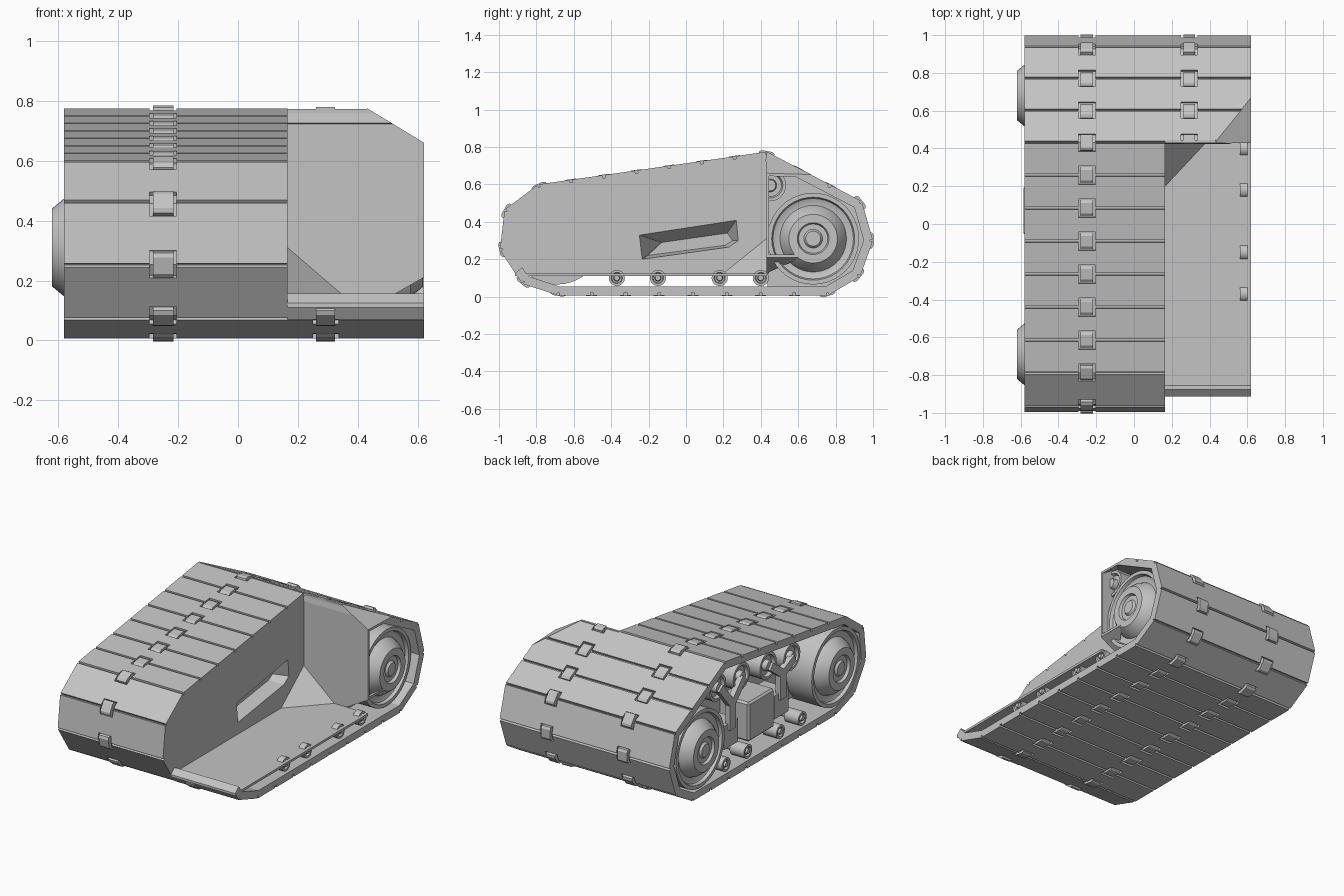
import bpy, bmesh, math
from mathutils import Vector

if "Cube" in bpy.data.objects:
    bpy.data.objects.remove(bpy.data.objects["Cube"])

grey = bpy.data.materials.new("plain_grey")
grey.use_nodes = True
grey.diffuse_color = (0.55, 0.55, 0.55, 1)
grey.node_tree.nodes["Principled BSDF"].inputs["Base Color"].default_value = (0.55, 0.55, 0.55, 1)

LEFT, RIGHT, STEP = -0.58, 0.62, 0.165     # track edges and side of the notch
NOTCH_Y, FLOOR = 0.43, 0.125


def finish(bm, name, smooth=False):
    bmesh.ops.recalc_face_normals(bm, faces=bm.faces)
    mesh = bpy.data.meshes.new(name)
    bm.to_mesh(mesh)
    bm.free()
    ob = bpy.data.objects.new(name, mesh)
    bpy.context.collection.objects.link(ob)
    mesh.materials.append(grey)
    if smooth:
        bpy.ops.object.select_all(action='DESELECT')
        ob.select_set(True)
        bpy.context.view_layer.objects.active = ob
        bpy.ops.object.shade_smooth_by_angle(angle=math.radians(30))
    return ob


def loft(bm, ring_a, ring_b):
    """Closed solid between two matching rings of points."""
    a = [bm.verts.new(p) for p in ring_a]
    b = [bm.verts.new(p) for p in ring_b]
    faces = [bm.faces.new(a), bm.faces.new(b[::-1])]
    for i in range(len(a)):
        j = (i + 1) % len(a)
        faces.append(bm.faces.new((a[j], a[i], b[i], b[j])))
    return faces


def prism(bm, profile, x0, x1):
    """Solid from a (y, z) profile swept along x."""
    return loft(bm, [(x0, *p) for p in profile], [(x1, *p) for p in profile])


def clip(bm, faces, point, normal):
    """Cut away what lies on the normal side and close the cut."""
    geom = set(faces)
    for f in faces:
        geom.update(f.verts, f.edges)
    cut = bmesh.ops.bisect_plane(bm, geom=list(geom), dist=1e-5, plane_co=point,
                                 plane_no=normal, clear_outer=True)["geom_cut"]
    edges = [e for e in cut if isinstance(e, bmesh.types.BMEdge)]
    if len(edges) > 2:
        bmesh.ops.holes_fill(bm, edges=edges, sides=0)


def box(bm, y0, y1, z0, z1, x0, x1):
    return prism(bm, [(y0, z0), (y1, z0), (y1, z1), (y0, z1)], x0, x1)


def rod(bm, a, b, width, x0, x1):
    a, b = Vector(a), Vector(b)
    t = (b - a).normalized()
    n = Vector((-t.y, t.x)) * width / 2
    prism(bm, [a - n, b - n, b + n, a + n], x0, x1)


def lathe(bm, y, z, profile, x, side, n=40):
    """Turn (radius, outward distance) points about an axis along x."""
    rings = []
    for r, d in profile:
        rings.append([bm.verts.new((x + side * d, y + r * math.cos(k * math.tau / n),
                                    z + r * math.sin(k * math.tau / n))) for k in range(n)])
    for a, b in zip(rings, rings[1:]):
        for k in range(n):
            j = (k + 1) % n
            bm.faces.new((a[k], a[j], b[j], b[k]))
    bm.faces.new(rings[0])
    bm.faces.new(rings[-1])


# Track outline: corners, with the number of links to the next corner
corners = [((0.433, 0.775), 7), ((-0.79, 0.60), 1), ((-0.97, 0.465), 1), ((-0.995, 0.25), 1),
           ((-0.877, 0.07), 1), ((-0.685, 0.007), 8), ((0.76, 0.007), 1), ((0.93, 0.107), 1),
           ((1.0, 0.30), 1), ((0.94, 0.51), 3)]
joints = []
for i, (p, count) in enumerate(corners):
    q = Vector(corners[(i + 1) % len(corners)][0])
    joints += [Vector(p).lerp(q, k / count) for k in range(count)]


def inward(a, b):
    t = (b - a).normalized()
    return Vector((-t.y, t.x))


def inset(points, d):
    out = []
    for i, p in enumerate(points):
        n0 = inward(points[i - 1], p)
        n1 = inward(p, points[(i + 1) % len(points)])
        out.append(p + (n0 + n1) * d / (1 + n0.dot(n1)))
    return out


# Sloped corner plane above the rear wheel
A, B, C = Vector((0.43, 0.43, 0.775)), Vector((0.62, 0.43, 0.66)), Vector((0.62, 0.67, 0.653))
slope = (B - A).cross(C - A)
slope *= 1 if slope.z > 0 else -1

# Track links: a base slab and raised pads leaving grooves and pin pockets
belt_out, belt_in = inset(joints, 0.015), inset(joints, 0.048)
rows = [(-0.295, -0.205), (0.25, 0.335)]
track = bmesh.new()


def pad(a, b, gap, x0, x1):
    t, n = (b - a).normalized(), inward(a, b) * 0.018
    p, q = a + t * gap, b - t * gap
    return prism(track, [p, q, q + n, p + n], x0, x1)


def in_notch(p):
    return p.x < NOTCH_Y and p.y > FLOOR


for i, a in enumerate(joints):
    j = (i + 1) % len(joints)
    b = joints[j]
    x1 = STEP if in_notch((a + b) / 2) else RIGHT
    faces = prism(track, [belt_out[i], belt_out[j], belt_in[j], belt_in[i]], LEFT, x1)
    cuts = [LEFT] + [x for row in rows for x in row if x < x1] + [x1]
    for k in range(len(cuts) - 1):
        faces += pad(a, b, 0.05 if k % 2 else 0.007, cuts[k], cuts[k + 1])
    if a.y > 0.5 and x1 == RIGHT or b.y > 0.5 and x1 == RIGHT:
        clip(track, faces, A, slope)
    if x1 == STEP and b.y < FLOOR:
        # lower strip of the front link carries on under the notch
        s = (a.y - FLOOR) / (a.y - b.y)
        prism(track, [a.lerp(b, s), b, belt_in[j], belt_in[i].lerp(belt_in[j], s)], STEP, RIGHT)
finish(track, "track_links")

# Track pins with chamfered caps
pins = bmesh.new()
for i, p in enumerate(joints):
    t = (joints[(i + 1) % len(joints)] - joints[i - 1]).normalized()
    n = Vector((-t.y, t.x))
    profile = [p + t * u + n * v for u, v in
               ((-0.042, 0.03), (-0.042, 0.006), (-0.028, -0.003),
                (0.028, -0.003), (0.042, 0.006), (0.042, 0.03))]
    for k, (x0, x1) in enumerate(rows):
        if k and in_notch(p):
            continue
        faces = prism(pins, profile, x0 + 0.011, x1 - 0.011)
        if k and p.y > 0.7:
            clip(pins, faces, (0, NOTCH_Y, 0), (0, -1, 0))
finish(pins, "track_pins")

# Front hull with a tapered recess in its notch side
bm = bmesh.new()
shape = [Vector(p) for p in ((0.45, 0.105), (0.45, 0.777), (-0.79, 0.60), (-0.97, 0.465),
                             (-0.995, 0.25), (-0.90, 0.105))]
prism(bm, inset(shape, 0.02), -0.38, STEP)
hull = finish(bm, "front_hull")
bm = bmesh.new()
mouth = [(-0.25, 0.33), (0.27, 0.41), (0.28, 0.30), (0.23, 0.265), (-0.235, 0.2)]
back = [(-0.13, 0.29), (0.22, 0.34), (0.25, 0.30), (0.21, 0.275), (-0.205, 0.22)]
loft(bm, [(STEP + 0.002, *p) for p in mouth], [(0.07, *p) for p in back])
cutter = finish(bm, "recess_cutter")
cutter.hide_render = True
mod = hull.modifiers.new("recess", 'BOOLEAN')
mod.object, mod.operation, mod.solver = cutter, 'DIFFERENCE', 'EXACT'
bpy.context.view_layer.objects.active = hull
bpy.ops.object.modifier_apply(modifier=mod.name)
bpy.data.objects.remove(cutter)

# Rear hull
bm = bmesh.new()
shape = [Vector(p) for p in ((0.40, 0.79), (0.40, 0.007), (0.76, 0.007), (0.93, 0.107),
                             (1.0, 0.30), (0.94, 0.51))]
prism(bm, inset(shape, 0.035), -0.38, 0.40)
finish(bm, "rear_hull")

# Notch: back wall, floor, corner fillet and sloped corner panels
bm = bmesh.new()
wall = [(STEP, FLOOR), (0.47, FLOOR), (RIGHT, 0.21), (RIGHT, 0.66), (0.43, 0.772), (STEP, 0.772)]
loft(bm, [(x, NOTCH_Y, z) for x, z in wall], [(x, NOTCH_Y + 0.015, z) for x, z in wall])
finish(bm, "notch_back_wall")
bm = bmesh.new()
box(bm, -0.913, NOTCH_Y, FLOOR - 0.015, FLOOR, STEP, RIGHT)
finish(bm, "notch_floor")
bm = bmesh.new()
corner = Vector((STEP, NOTCH_Y, FLOOR))
fillet = [(STEP, NOTCH_Y, 0.31), (STEP, 0.2, FLOOR), (0.38, NOTCH_Y, FLOOR)]
v = [bm.verts.new(p) for p in fillet + [corner]]
for tri in ((0, 1, 2), (0, 1, 3), (1, 2, 3), (0, 2, 3)):
    bm.faces.new([v[k] for k in tri])
finish(bm, "notch_corner_fillet")
down = Vector((0, 0, 0.015))
for name, tri in (("upper_corner_panel", (A, B, C)),
                  ("lower_corner_panel", ((0.47, 0.43, 0.14), (0.62, 0.43, 0.225), (0.62, 0.62, 0.225)))):
    bm = bmesh.new()
    loft(bm, tri, [Vector(p) - down for p in tri])
    finish(bm, name)

# Wheels with a dished rim and a conical hub
wheel = [(0.245, -0.18), (0.245, 0), (0.222, 0), (0.215, -0.02), (0.19, -0.03), (0.178, -0.03),
         (0.165, 0), (0.13, 0.042), (0.085, 0.042), (0.078, 0.025), (0.05, 0.025), (0.04, 0.038),
         (0.01, 0.038)]
for name, y, x, side in (("front_left_wheel", -0.69, -0.578, -1), ("rear_left_wheel", 0.68, -0.578, -1),
                         ("rear_right_wheel", 0.68, 0.576, 1)):
    bm = bmesh.new()
    lathe(bm, y, 0.31, wheel, x, side)
    finish(bm, name, True)
bm = bmesh.new()
lathe(bm, -0.69, 0.31, [(0.245, 0), (0.245, 0.95)], -0.4, 1)
clip(bm, list(bm.faces), (0, 0, FLOOR - 0.01), (0, 0, 1))
finish(bm, "front_drum")

# Upper return rollers, their forked arms and brackets
roller = [(0.085, -0.13), (0.085, 0), (0.068, 0), (0.06, -0.02), (0.035, -0.02), (0.03, 0.01), (0.005, 0.01)]
upper = [(0.45, 0.605), (0.21, 0.585), (-0.06, 0.55), (-0.30, 0.515)]
bm = bmesh.new()
for y, z in upper:
    lathe(bm, y, z, roller, -0.54, -1, 24)
finish(bm, "return_rollers", True)
bm = bmesh.new()
lathe(bm, 0.45, 0.595, roller, 0.55, 1, 24)
clip(bm, list(bm.faces), (0, NOTCH_Y + 0.005, 0), (0, -1, 0))
finish(bm, "right_return_roller", True)
bm = bmesh.new()
for a, b in (upper[:2], upper[2:]):
    mid = (a[0] + b[0]) / 2
    for end in (a, b):
        rod(bm, (mid, 0.46), end, 0.05, -0.565, -0.53)
    rod(bm, (mid, 0.30), (mid, 0.47), 0.06, -0.565, -0.53)
    box(bm, mid - 0.07, mid + 0.07, 0.19, 0.34, -0.55, -0.37)
finish(bm, "roller_arms")
bm = bmesh.new()
box(bm, -0.06, 0.2, 0.17, 0.42, -0.585, -0.37)
bmesh.ops.bevel(bm, geom=bm.edges[:], offset=0.012, segments=1, affect='EDGES')
finish(bm, "side_gearbox")

# Lower road rollers
small = [(0.043, -0.1), (0.043, 0), (0.03, 0), (0.026, -0.012), (0.018, -0.012), (0.014, 0.004), (0.003, 0.004)]
bm = bmesh.new()
for y in (-0.37, -0.15, 0.18, 0.40):
    lathe(bm, y, 0.1, small, -0.565, -1, 20)
    lathe(bm, y, 0.1, [(r, max(d, -0.04)) for r, d in small], 0.6, 1, 20)
    lathe(bm, y, 0.1, [(0.02, 0), (0.02, 1.05)], -0.48, 1, 12)
finish(bm, "road_rollers", True)
